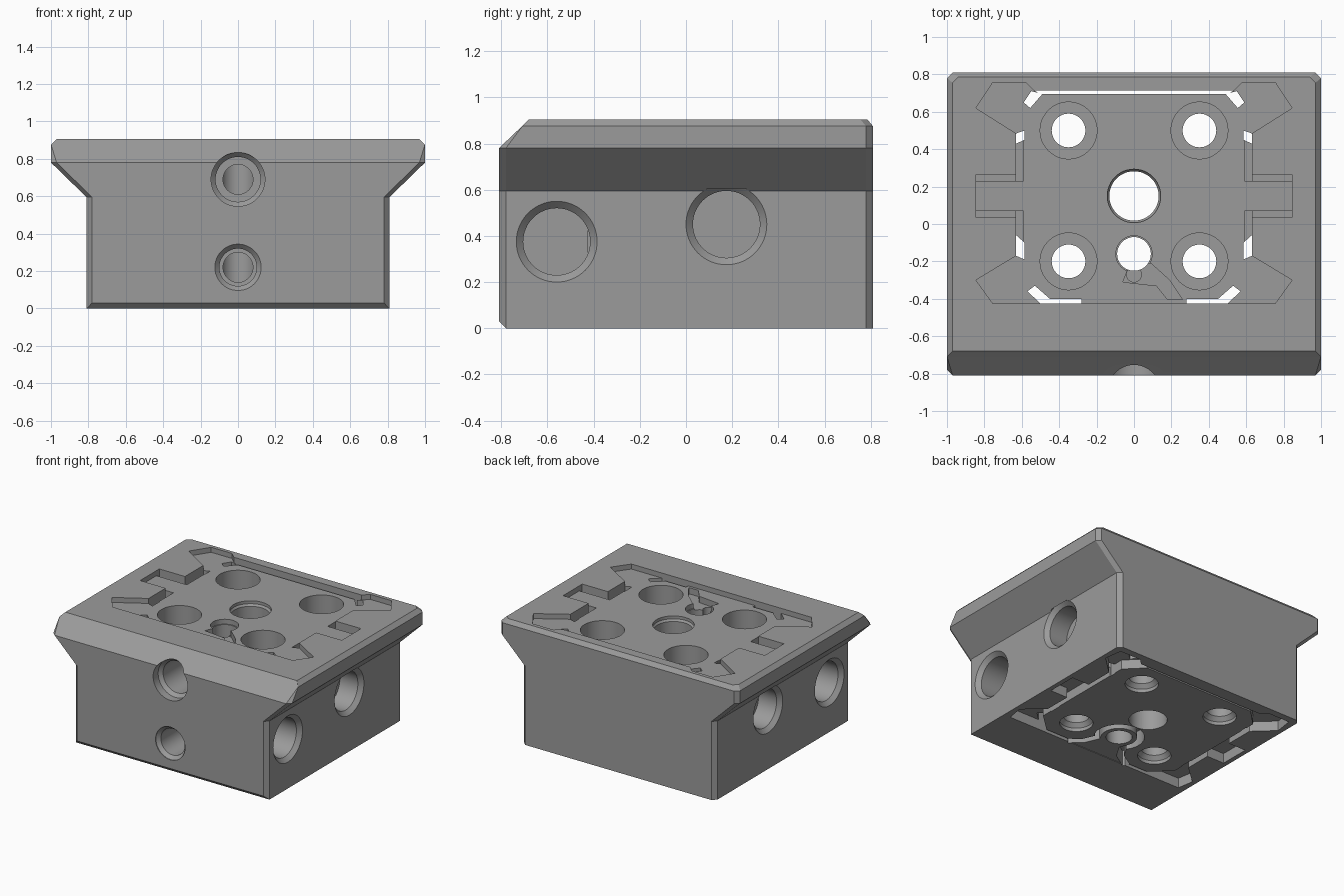
import bpy, bmesh, math
from mathutils import Vector

if "Cube" in bpy.data.objects:
    bpy.data.objects.remove(bpy.data.objects["Cube"])

grey = bpy.data.materials.new("mid_grey")
grey.diffuse_color = (0.33, 0.33, 0.33, 1)
grey.use_nodes = True
grey.node_tree.nodes["Principled BSDF"].inputs["Base Color"].default_value = grey.diffuse_color


def make(name, rings):
    """Loft equal-length rings of points and cap both ends."""
    bm = bmesh.new()
    rows = [[bm.verts.new(p) for p in ring] for ring in rings]
    n = len(rows[0])
    for a, b in zip(rows, rows[1:]):
        for i in range(n):
            j = (i + 1) % n
            bm.faces.new((a[i], a[j], b[j], b[i]))
    bm.faces.new(rows[0][::-1])
    bm.faces.new(rows[-1])
    bmesh.ops.remove_doubles(bm, verts=bm.verts, dist=1e-5)
    bmesh.ops.recalc_face_normals(bm, faces=bm.faces)
    mesh = bpy.data.meshes.new(name)
    bm.to_mesh(mesh)
    bm.free()
    mesh.materials.append(grey)
    obj = bpy.data.objects.new(name, mesh)
    bpy.context.collection.objects.link(obj)
    return obj


def prism(name, pts, z0, z1):
    return make(name, [[(x, y, z) for x, y in pts] for z in (z0, z1)])


def bore(name, start, axis, profile, n=48):
    """Turned cutter: profile holds (distance along axis, radius)."""
    rot = Vector(axis).to_track_quat('Z', 'Y').to_matrix()
    ring = lambda d, r: [Vector(start) + rot @ Vector((
        r * math.cos(2 * math.pi * i / n), r * math.sin(2 * math.pi * i / n), d)) for i in range(n)]
    return make(name, [ring(d, r) for d, r in profile])


def apply(target, tool, op='DIFFERENCE'):
    m = target.modifiers.new("bool", 'BOOLEAN')
    m.operation, m.object, m.solver = op, tool, 'EXACT'
    bpy.context.view_layer.objects.active = target
    bpy.ops.object.modifier_apply(modifier=m.name)
    bpy.data.objects.remove(tool)


def mirror(pts):
    return pts + [(-x, y) for x, y in reversed(pts)]


# Body: chamfered block flaring out to a wider top
def section(z, w, front, back, cf=.03, cb=.03):
    return [(x, y, z) for x, y in mirror([(w - cf, front), (w, front + cf), (w, back - cb), (w - cb, back)])]


body = make("carriage_block", [
    section(0, .81, -.78, .81, .001), section(.03, .81, -.81, .81),
    section(.595, .81, -.81, .81), section(.78, 1, -.81, .81),
    section(.875, 1, -.71, .81, .001), section(.905, .97, -.68, .785, .001)])

# Recess outline with diagonal arms and side notches
half = [(.755, -.425), (.845, -.30), (.63, -.17), (.63, .035), (.845, .035), (.845, .265),
        (.63, .265), (.63, .484), (.845, .62), (.755, .757), (.58, .757), (.535, .714)]
apply(body, prism("top_recess", mirror(half), .867, 1.1))
low = [(min(x, .775), y) for x, y in half]
apply(body, prism("bottom_recess", mirror(low), -.1, .075))

# Core plate and front bridge filling the lower recess
core = [(.45, -.40), (.59, -.27), (.59, .57), (.46, .70)]
apply(body, prism("core_plate", mirror(core), .004, .2), 'UNION')
apply(body, prism("front_bridge", [(-.26, -.44), (.22, -.44), (.22, -.38), (-.26, -.38)], .004, .2), 'UNION')

# Narrow clearance slots around the core
apply(body, prism("back_slot", [(-.5, .695), (.5, .695), (.535, .714), (-.535, .714)], -.1, .89))
slots = [([(.49, .695), (.55, .71), (.59, .65), (.555, .62)], -.1),
         ([(.28, -.425), (.28, -.40), (.45, -.40), (.53, -.33), (.57, -.36), (.5, -.425)], -.1),
         ([(.585, -.19), (.63, -.17), (.63, -.06), (.585, -.10)], -.1),
         ([(.585, .45), (.63, .43), (.63, .484), (.585, .50)], -.1),
         ([(.59, -.11), (.63, -.11), (.63, .07), (.59, .07)], .65),
         ([(.59, .23), (.63, .23), (.63, .46), (.59, .46)], .65),
         ([(.59, .035), (.845, .035), (.845, .07), (.59, .07)], .81),
         ([(.59, .23), (.845, .23), (.845, .265), (.59, .265)], .81)]
for side in (1, -1):
    for pts, z0 in slots:
        apply(body, prism("slot", [(side * x, y) for x, y in pts], z0, .89))

# Loop-shaped spring channel in the underside
path = [(.24, -.42), (.16, -.36)]
path += [(.15 * math.cos(a), -.16 + .15 * math.sin(a))
         for a in [math.radians(-40 + 260 * i / 16) for i in range(17)]]
path += [(-.17, -.35), (-.28, -.42)]
left, right = [], []
for i, p in enumerate(path):
    a, b = Vector(path[max(i - 1, 0)]), Vector(path[min(i + 1, len(path) - 1)])
    t = (b - a).normalized() * .026
    left.append((p[0] - t.y, p[1] + t.x))
    right.append((p[0] + t.y, p[1] - t.x))
apply(body, prism("spring_channel", left + right[::-1], -.1, .12))

# Shallow catch groove on the top of the core
apply(body, prism("catch_groove", [(-.06, -.31), (.12, -.33), (.18, -.405), (.26, -.405),
                                   (.19, -.30), (.09, -.21), (-.02, -.21)], .82, .95))

# Vertical holes: four counterbored, one centre, one small, one pin
for x in (-.35, .35):
    for y in (-.2, .5):
        apply(body, bore("bolt_hole", (x, y, 0), (0, 0, 1),
                         [(-.1, .115), (.03, .115), (.06, .09), (.3, .09), (.3001, .152), (1.1, .152)]))
apply(body, bore("centre_hole", (0, .15, 0), (0, 0, 1), [(-.1, .132), (.83, .132), (.845, .143), (1.1, .143)]))
apply(body, bore("small_hole", (0, -.16, 0), (0, 0, 1), [(-.1, .09), (.83, .09), (.8301, .097), (1.1, .097)]))
apply(body, bore("pin_hole", (0, -.27, 0), (0, 0, 1), [(.6, .04), (1.1, .04)]))

# Front holes with countersunk mouths, reaching the small vertical hole
for z, r, lip in ((.69, .12, .06), (.22, .1, .005)):
    apply(body, bore("front_hole", (0, -.81, z), (0, 1, 0),
                     [(-.1, r + .024), (lip, r + .024), (lip + .025, r), (.4, r), (.4001, .08), (.65, .08)]))

# Side holes with countersunk mouths
for side in (1, -1):
    for y, z, r, depth in ((-.56, .375, .145, .35), (.175, .45, .145, .18)):
        apply(body, bore("side_hole", (side * .81, y, z), (-side, 0, 0),
                         [(-.01, r + .03), (0, r + .03), (.03, r), (depth, r)], 64))

# Smooth the bores, keep the edges sharp
bpy.ops.object.select_all(action='DESELECT')
body.select_set(True)
bpy.context.view_layer.objects.active = body
bpy.ops.object.shade_smooth_by_angle(angle=math.radians(25))
